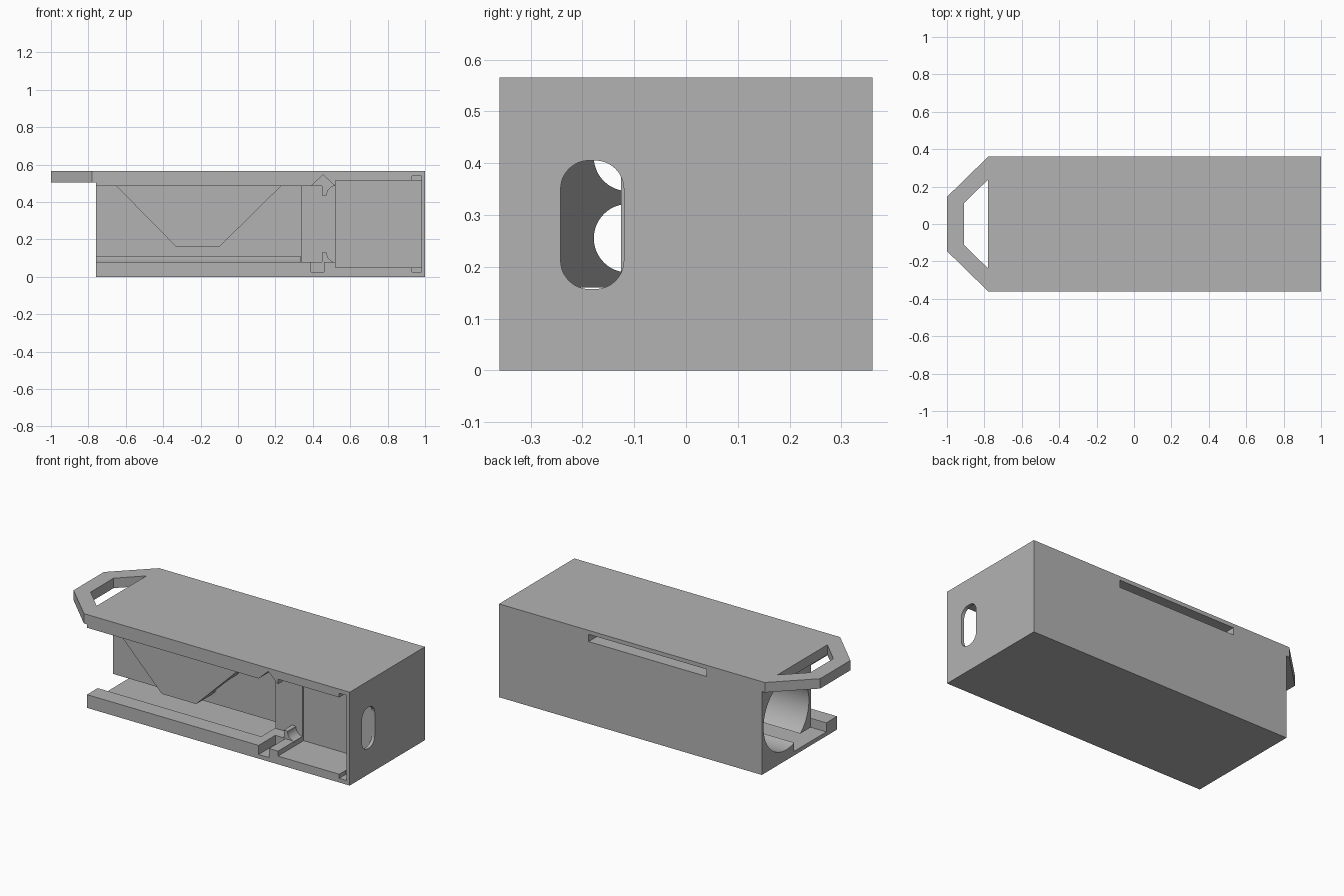
import bpy, bmesh, math
from mathutils import Vector

default = bpy.data.objects.get("Cube")
if default:
    bpy.data.objects.remove(default, do_unlink=True)

grey = bpy.data.materials.new("plain_grey")
grey.use_nodes = True
grey.diffuse_color = (0.45, 0.45, 0.45, 1)
grey.node_tree.nodes["Principled BSDF"].inputs["Base Color"].default_value = (0.45, 0.45, 0.45, 1)


def prism(name, axis, outline, start, end):
    """Extrude a 2D outline along an axis: x uses (y, z), y uses (x, z), z uses (x, y)."""
    place = {"x": lambda a, b, c: Vector((c, a, b)),
             "y": lambda a, b, c: Vector((a, c, b)),
             "z": lambda a, b, c: Vector((a, b, c))}[axis]
    bm = bmesh.new()
    face = bm.faces.new([bm.verts.new(place(a, b, start)) for a, b in outline])
    grown = bmesh.ops.extrude_face_region(bm, geom=[face])
    moved = [g for g in grown["geom"] if isinstance(g, bmesh.types.BMVert)]
    bmesh.ops.translate(bm, verts=moved, vec=place(0, 0, end - start))
    bmesh.ops.recalc_face_normals(bm, faces=bm.faces)
    mesh = bpy.data.meshes.new(name)
    bm.to_mesh(mesh)
    bm.free()
    mesh.materials.append(grey)
    obj = bpy.data.objects.new(name, mesh)
    bpy.context.collection.objects.link(obj)
    return obj


def box(name, x, y, z):
    return prism(name, "z", [(x[0], y[0]), (x[1], y[0]), (x[1], y[1]), (x[0], y[1])], *z)


def arc(a, b, radius, first, last, steps):
    angles = [math.radians(first + (last - first) * i / steps) for i in range(steps + 1)]
    return [(a + radius * math.cos(t), b + radius * math.sin(t)) for t in angles]


def circle(a, b, radius, steps=64):
    return arc(a, b, radius, 0, 360, steps)[:-1]


def combine(target, tool, operation="DIFFERENCE"):
    """Apply one boolean and throw the tool away."""
    mod = target.modifiers.new("combine", "BOOLEAN")
    mod.operation = operation
    mod.solver = "EXACT"
    mod.object = tool
    tool.hide_render = True
    bpy.context.view_layer.objects.active = target
    bpy.ops.object.modifier_apply(modifier=mod.name)
    bpy.data.objects.remove(tool, do_unlink=True)


FRONT = -0.4      # cutters overshoot the open front
LEFT_END = -0.8   # and the open end
body = box("housing", (-0.76, 1), (-0.36, 0.36), (0, 0.565))

# Carrying tab, joined to the top of the housing
tab = prism("tab", "z", [(-0.7, -0.36), (-0.7, 0.36), (-0.78, 0.36), (-1, 0.145),
                         (-1, -0.145), (-0.78, -0.36)], 0.505, 0.565)
combine(tab, prism("tab_hole", "z", [(-0.78, -0.238), (-0.78, 0.238), (-0.91, 0.11),
                                     (-0.91, -0.11)], 0.45, 0.6))
combine(body, tab, "UNION")

# Open front bay, neck and end chamber
combine(body, box("bay_cut", (LEFT_END, 0.34), (FRONT, -0.11), (0.08, 0.485)))
combine(body, box("neck_cut", (0.33, 0.53), (FRONT, -0.125), (0.08, 0.485)))
combine(body, box("chamber_cut", (0.52, 0.98), (FRONT, -0.115), (0.05, 0.515)))
combine(body, box("lid_groove_cut", (0.93, 0.98), (FRONT, -0.3), (0.025, 0.54)))

# Long bore behind the bay, and the floor channel running under its wall
combine(body, prism("bore_cut", "x", circle(0.127, 0.28, 0.217), LEFT_END, 0.34))
combine(body, box("channel_cut", (LEFT_END, 0.335), (-0.257, 0.05), (0.025, 0.11)))

# Latch notches in the floor lip and the ceiling lip
combine(body, box("lower_notch_cut", (0.39, 0.46), (FRONT, -0.2), (0.025, 0.1)))
combine(body, prism("upper_notch_cut", "y", [(0.39, 0.48), (0.39, 0.485), (0.455, 0.545),
                                             (0.52, 0.485), (0.52, 0.48)], FRONT, -0.2))

# Narrow slot in the back, rounded window in the right end
combine(body, box("back_slot_cut", (-0.39, 0.4), (0.25, 0.4), (0.497, 0.541)))
window = (arc(-0.175, 0.35, 0.055, 0, 90, 12) + arc(-0.187, 0.35, 0.055, 90, 180, 12)
          + arc(-0.187, 0.212, 0.055, 180, 270, 12) + arc(-0.175, 0.212, 0.055, 270, 360, 12))
combine(body, prism("window_cut", "x", window, 0.95, 1.05))

# Hanging guide with two half-round grooves against the wall
guide = prism("hanging_guide", "y", [(-0.655, 0.49), (-0.33, 0.16), (-0.1, 0.16),
                                     (0.235, 0.49)], -0.257, -0.109)
for height in (0.255, 0.412):
    combine(guide, prism("groove_cut", "x", circle(-0.112, height, 0.066, 48), -0.8, 0.4))

# Pair of latch bumps, mirrored about the middle of the neck
for name, flip in (("lower_latch", False), ("upper_latch", True)):
    outline = [(0.45, 0.07), (0.45, 0.13), (0.472, 0.13)]
    outline += arc(0.525, 0.128, 0.05, 180, 265, 12) + [(0.52, 0.07)]
    if flip:
        outline = [(a, 0.565 - b) for a, b in outline]
    prism(name, "y", outline, -0.205, -0.12)

# Crisp edges, smooth bores
for obj in bpy.context.collection.objects:
    if obj.type == "MESH" and obj.name in ("housing", "hanging_guide", "lower_latch", "upper_latch"):
        bpy.ops.object.select_all(action="DESELECT")
        obj.select_set(True)
        bpy.context.view_layer.objects.active = obj
        bpy.ops.object.shade_smooth_by_angle(angle=math.radians(25))
